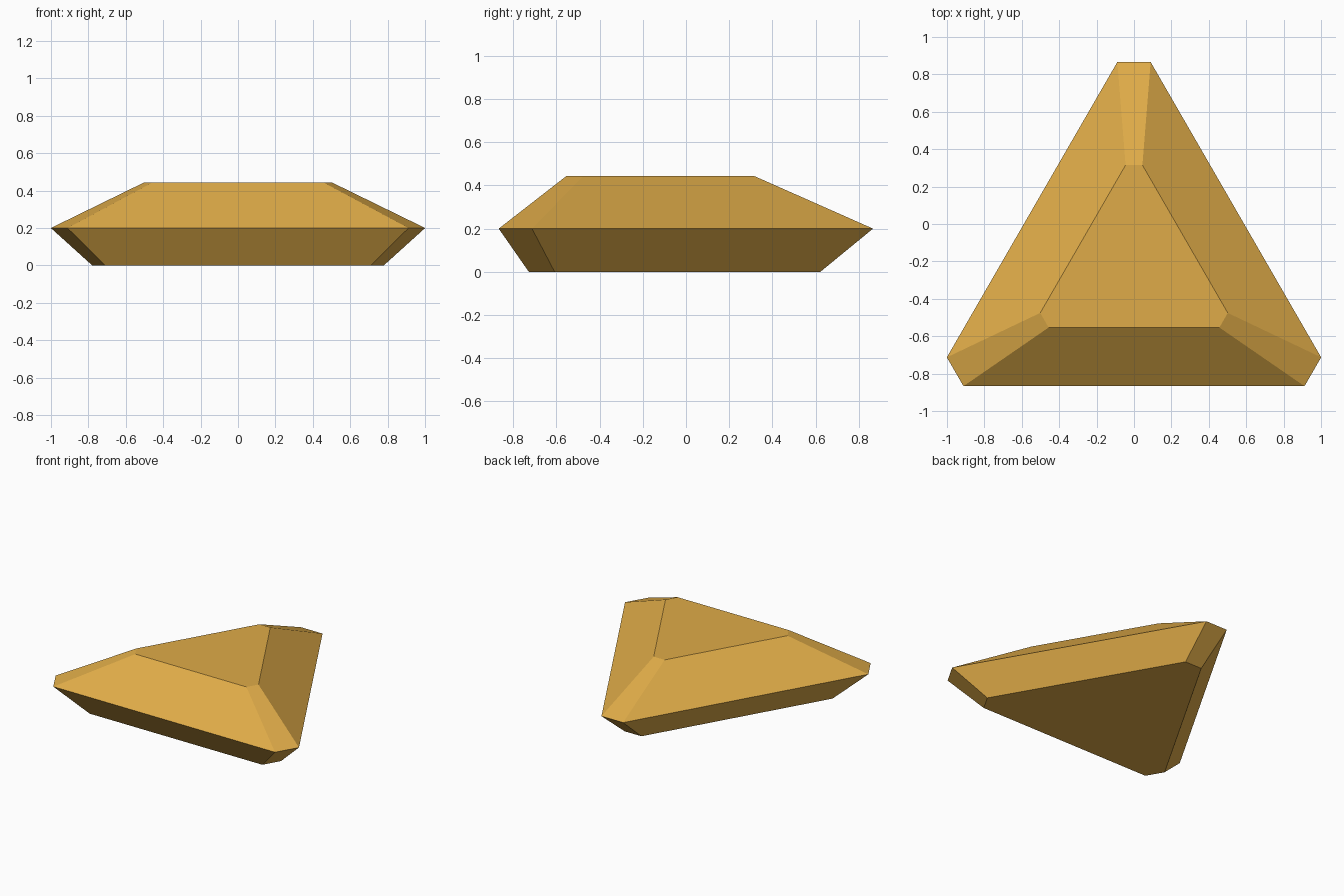
import bpy
import bmesh
import math

if "Cube" in bpy.data.objects:
    bpy.data.objects.remove(bpy.data.objects["Cube"])

CENTRE_Y = -0.238
# Each level of the gem: height, distance to the cut corner, half width of the cut
LEVELS = [(0.0, 0.86, 0.069), (0.2, 1.104, 0.089), (0.444, 0.553, 0.045)]


def ring(bm, z, reach, half):
    """Triangle with its three corners cut off, counter-clockwise from above."""
    verts = []
    for k in range(3):
        a = math.radians(120 * k)
        for x in (half, -half):
            verts.append(bm.verts.new((x * math.cos(a) - reach * math.sin(a),
                                       x * math.sin(a) + reach * math.cos(a) + CENTRE_Y, z)))
    return verts


gold = bpy.data.materials.new("gold")
gold.diffuse_color = (0.74, 0.41, 0.065, 1)
gold.use_nodes = True
gold.node_tree.nodes["Principled BSDF"].inputs["Base Color"].default_value = gold.diffuse_color

# Faceted triangular gem: flat base, wide girdle, small flat top
bm = bmesh.new()
rings = [ring(bm, *level) for level in LEVELS]
bm.faces.new(rings[0][::-1])
bm.faces.new(rings[-1])
for low, high in zip(rings, rings[1:]):
    for i in range(6):
        j = (i + 1) % 6
        bm.faces.new((low[i], low[j], high[j], high[i]))
bmesh.ops.recalc_face_normals(bm, faces=bm.faces)

mesh = bpy.data.meshes.new("triangular_gem")
bm.to_mesh(mesh)
bm.free()
mesh.materials.append(gold)
gem = bpy.data.objects.new("triangular_gem", mesh)
bpy.context.collection.objects.link(gem)
